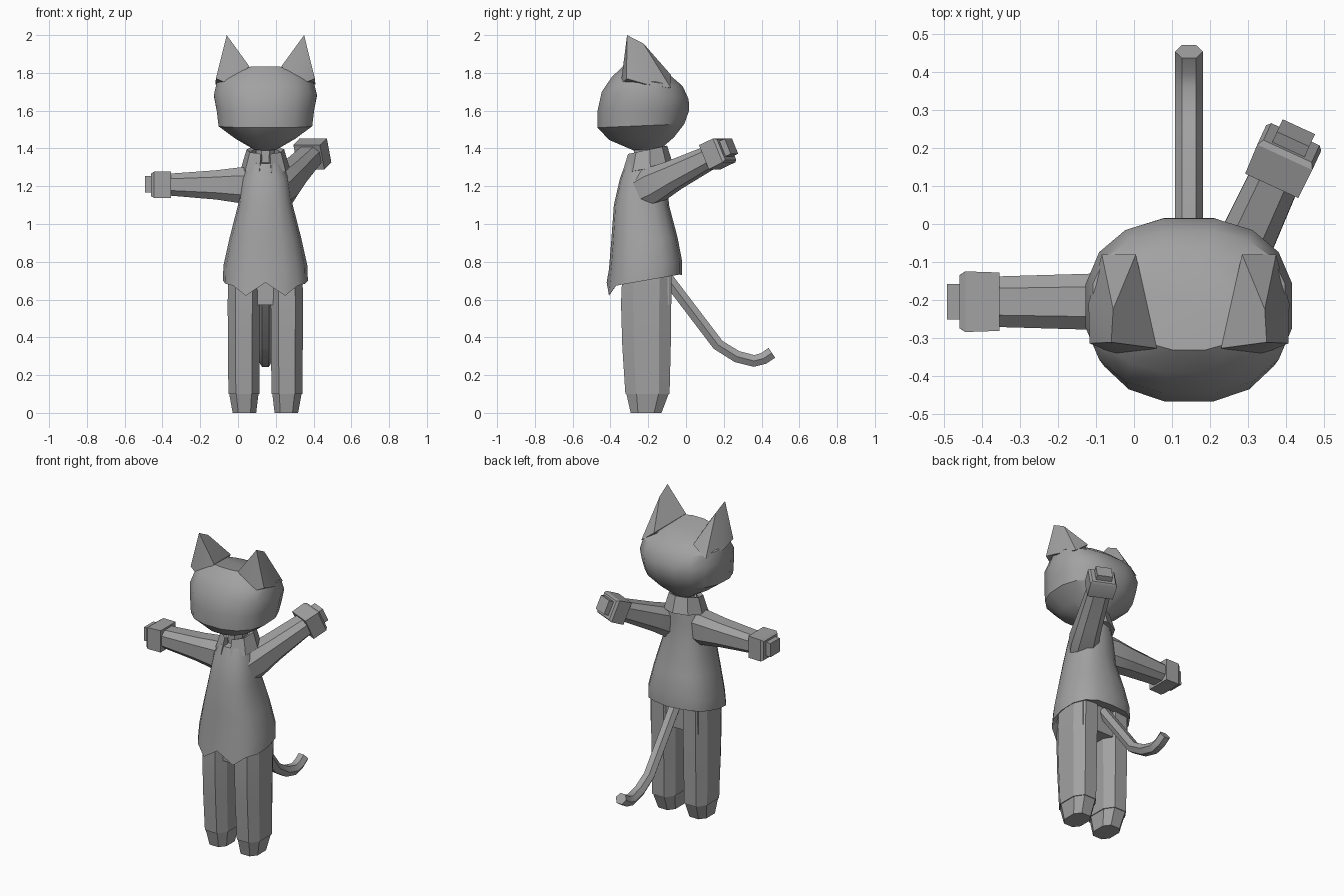
import bpy, bmesh, math
from mathutils import Vector

if "Cube" in bpy.data.objects:
    bpy.data.objects.remove(bpy.data.objects["Cube"])

CX = 0.145  # centre line of the body
grey = bpy.data.materials.new("plain_grey")
grey.diffuse_color = (0.36, 0.36, 0.36, 1)
grey.use_nodes = True
grey.node_tree.nodes["Principled BSDF"].inputs["Base Color"].default_value = grey.diffuse_color


def finish(name, bm, angle=30):
    bmesh.ops.recalc_face_normals(bm, faces=bm.faces)
    me = bpy.data.meshes.new(name)
    bm.to_mesh(me)
    bm.free()
    me.materials.append(grey)
    ob = bpy.data.objects.new(name, me)
    bpy.context.collection.objects.link(ob)
    bpy.ops.object.select_all(action='DESELECT')
    ob.select_set(True)
    bpy.context.view_layer.objects.active = ob
    bpy.ops.object.shade_smooth_by_angle(angle=math.radians(angle))
    return ob


def loft(name, rings, angle=30, caps=(True, True)):
    bm = bmesh.new()
    loops = [[bm.verts.new(p) for p in r] for r in rings]
    n = len(loops[0])
    for a, b in zip(loops, loops[1:]):
        for i in range(n):
            j = (i + 1) % n
            bm.faces.new((a[i], a[j], b[j], b[i]))
    if caps[0]:
        bm.faces.new(loops[0])
    if caps[1]:
        bm.faces.new(loops[-1])
    return finish(name, bm, angle)


def unit_ring(n, power=2.0, phase=0.0):
    """Rounded-square outline in the unit square."""
    pts = []
    for i in range(n):
        t = 2 * math.pi * i / n + phase
        c, s = math.cos(t), math.sin(t)
        e = 2 / power
        pts.append((math.copysign(abs(c) ** e, c), math.copysign(abs(s) ** e, s)))
    return pts


def level_ring(cx, hw, y0, y1, z_front, z_back, outline):
    """Ring around the z axis, tilted from z_front to z_back."""
    return [(cx + u * hw, (y0 + y1) / 2 + v * (y1 - y0) / 2,
             z_front + (z_back - z_front) * (v + 1) / 2) for u, v in outline]


def hull(name, points, angle=30):
    bm = bmesh.new()
    for p in points:
        bm.verts.new(p)
    res = bmesh.ops.convex_hull(bm, input=bm.verts[:])
    junk = [g for g in res["geom_interior"] if isinstance(g, bmesh.types.BMVert)]
    bmesh.ops.delete(bm, geom=junk, context='VERTS')
    return finish(name, bm, angle)


# Head: half width, front y, back y, front z, back z
head = [(0.06, -0.28, -0.13, 1.39, 1.40), (0.16, -0.41, -0.06, 1.445, 1.46),
        (0.252, -0.472, -0.005, 1.51, 1.53), (0.262, -0.472, 0.02, 1.60, 1.60),
        (0.277, -0.45, 0.018, 1.70, 1.66), (0.258, -0.395, -0.015, 1.78, 1.73),
        (0.165, -0.335, -0.08, 1.835, 1.785)]
outline = unit_ring(16, 2.35, math.pi / 16)
loft("head", [level_ring(CX, *r, outline) for r in head])

# Ears, mirrored across the centre line
ear = [(0.205, -0.312, 2.0), (0.085, -0.328, 1.835), (0.262, -0.315, 1.77),
       (0.20, -0.225, 1.955), (0.14, -0.08, 1.79), (0.265, -0.21, 1.74),
       (0.19, -0.345, 1.74), (0.12, -0.20, 1.74), (0.23, -0.08, 1.72)]
for side, label in ((-1, "left"), (1, "right")):
    hull(label + "_ear", [(CX + side * u, y, z) for u, y, z in ear], 25)

# Neck
outline = unit_ring(8, 2, math.pi / 8)
loft("neck", [level_ring(CX, 0.055, -0.28, -0.13, z, z, outline) for z in (1.28, 1.44)])

# Coat with a low front hem, a front notch and a raised back
outline = unit_ring(16, 2.5)
coat = [(0.225, -0.42, -0.02, 0.62, 0.78), (0.222, -0.408, -0.02, 0.76, 0.80),
        (0.190, -0.395, -0.045, 0.92, 0.93), (0.145, -0.382, -0.09, 1.10, 1.10),
        (0.125, -0.35, -0.10, 1.24, 1.25), (0.09, -0.32, -0.10, 1.32, 1.35)]
rings = [level_ring(CX, *r, outline) for r in coat]
hem = []
for (u, v), (x, y, z) in zip(outline, rings[0]):
    if abs(u) < 0.05:
        z = 0.69 if v < 0 else 0.73
    elif v < -0.9:
        z = 0.62
    else:
        z = 0.70 + 0.035 * v
    hem.append((x, y, z))
inner = [(CX + (x - CX) * 0.8, -0.21 + (y + 0.21) * 0.7, 0.74) for x, y, z in hem]
loft("coat", [inner, hem] + rings[1:])

# Folded collar, open at the front
bm = bmesh.new()
strips = []
for k in range(9):
    t = math.radians(-90 + 14 + k * (360 - 28) / 8)
    c, s = math.cos(t), math.sin(t)
    f = (s + 1) / 2
    strips.append([bm.verts.new((CX + c * r, -0.205 + s * r * 1.05, z + f * 0.045))
                   for r, z in ((0.13, 1.27), (0.10, 1.37), (0.075, 1.36), (0.09, 1.27))])
for a, b in zip(strips, strips[1:]):
    for i in range(4):
        j = (i + 1) % 4
        bm.faces.new((a[i], a[j], b[j], b[i]))
bm.faces.new(strips[0])
bm.faces.new(strips[-1])
finish("collar", bm, 25)

# Hips and legs with tapered feet
hull("hips", [(CX + u, y, z) for u in (-0.17, 0.17) for y in (-0.30, -0.09)
              for z in (0.57, 0.76)])
outline = unit_ring(8, 2.7, math.pi / 8)
legs = [(0.113, 0.088, -0.345, -0.07, 0.74), (0.114, 0.091, -0.352, -0.07, 0.58),
        (0.114, 0.089, -0.345, -0.073, 0.35), (0.114, 0.087, -0.328, -0.08, 0.10)]
feet = [(0.114, 0.082, -0.322, -0.085, 0.10), (0.111, 0.066, -0.298, -0.125, 0.0)]
for side, label in ((-1, "left"), (1, "right")):
    for part, data in (("leg", legs), ("foot", feet)):
        loft(f"{label}_{part}", [level_ring(CX + side * o, hw, y0, y1, z, z, outline)
                                 for o, hw, y0, y1, z in data])

# Tail swept along a path in the yz plane
path = [Vector(p) for p in ((0, -0.10, 0.715), (0, 0.17, 0.36), (0, 0.27, 0.298),
                            (0, 0.36, 0.275), (0, 0.41, 0.288), (0, 0.455, 0.318))]
rings = []
for i, p in enumerate(path):
    d = (path[min(i + 1, len(path) - 1)] - path[max(i - 1, 0)]).normalized()
    up = Vector((1, 0, 0)).cross(d)
    rings.append([Vector((CX, 0, 0)) + p + Vector((u * 0.037, 0, 0)) + up * v * 0.036
                  for u, v in unit_ring(6)])
loft("tail", rings, 40)


# Arms: distance along, half depth, low and high offset
sleeve = [(-0.08, 0.07, -0.09, 0.09), (0.03, 0.085, -0.10, 0.10),
          (0.16, 0.078, -0.08, 0.083), (0.42, 0.070, -0.058, 0.062)]
cuff = [(0.395, 0.077, -0.068, 0.072), (0.485, 0.080, -0.068, 0.070),
        (0.50, 0.070, -0.06, 0.06)]
hand = [(0.48, 0.047, -0.04, 0.048), (0.533, 0.047, -0.04, 0.048)]
square = [(-1, -1), (1, -1), (1, 1), (-1, 1)]


def arm(label, start, end):
    start = Vector(start)
    d = (Vector(end) - start).normalized()
    flat = d.cross(Vector((0, 0, 1))).normalized()
    up = flat.cross(d)
    for part, data, shape in (("sleeve", sleeve, unit_ring(8, 2.8, math.pi / 8)),
                              ("cuff", cuff, square), ("hand", hand, square)):
        loft(f"{label}_{part}",
             [[start + d * s + flat * u * hd + up * ((lo + hi) / 2 + v * (hi - lo) / 2)
               for u, v in shape] for s, hd, lo, hi in data])


arm("left", (0.04, -0.205, 1.205), (-0.495, -0.205, 1.207))
arm("right", (0.225, -0.20, 1.19), (0.425, 0.235, 1.405))
